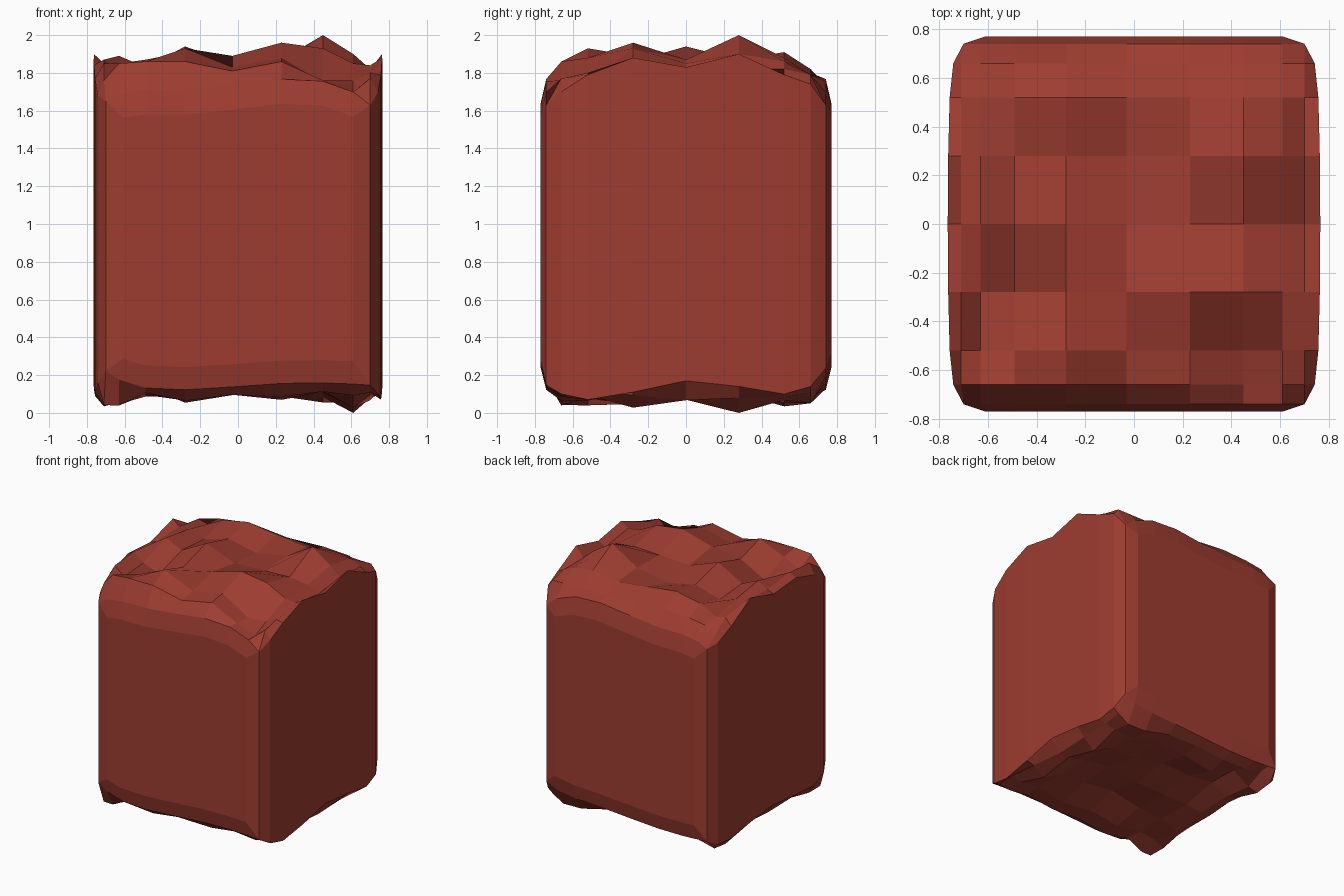
import bpy
import bmesh
import math
import random

random.seed(4)

cube = bpy.data.objects.get("Cube")
if cube:
    bpy.data.objects.remove(cube, do_unlink=True)

# Plan lines of the block; spacing tightens towards the rounded edges
columns = [-.765, -.71, -.63, -.49, -.28, -.03, .23, .45, .61, .70, .765]
half_rows = [.28, .52, .66, .74, .77]
rows = [-y for y in reversed(half_rows)] + [0] + half_rows
last = len(columns) - 1

# Widest x allowed on each row, which rounds the upright corners
width_limit = {0: .765, .28: .763, .52: .757, .66: .742, .74: .70, .77: .61}

# Rough top: rise above a base height in hundredths, front row first,
# including the crest of the left and right walls at the row ends
base_height = 1.7
top_rise = [
    [-2, 6, 15, 16, 16, 11, 16, 6, 0, 7, 0],
    [7, 15, 8, 14, 23, 13, 18, 5, 6, 10, 9],
    [14, 17, 10, 5, 16, 19, 26, 23, 15, 14, 18],
    [12, 14, 19, 13, 24, 15, 16, 17, 15, 10, 13],
    [20, 15, 15, 11, 17, 12, 17, 30, 20, 12, 20],
    [6, 12, 10, 17, 21, 18, 15, 18, 16, 12, 9],
    [-2, 2, 9, 11, 12, 10, 9, 9, 9, 9, 4],
]

# Lowest point of the rough underside along each inner column
bottom_low = [.02, .03, .07, .05, .09, .05, .03, .02, .04]

# Lower edge of the two side walls, front to back
wall_foot = {0: [.16, .11, .13, .16, .13, .09, .09],
             last: [.10, .07, .11, .17, .14, .10, .14]}


def plan_point(i, j):
    y = rows[j]
    limit = width_limit[abs(y)]
    return max(-limit, min(limit, columns[i])), y


def top_height(i, j, x, y):
    # The rim waves gently and drops towards the corners
    rim = .03 * math.sin(5 * x) - .1 * (x / .7) ** 6
    if j in (0, last):
        return 1.61 + rim
    if j in (1, last - 1):
        return 1.74 + rim
    return base_height + top_rise[j - 2][i] / 100


def bottom_height(i, j, x, y):
    rim = .02 * math.sin(4 * x)
    if x * y > 0:
        rim += .09 * (x / .7) ** 6
    if j in (0, last):
        return .26 + rim
    if j in (1, last - 1):
        return .14 + rim
    if i in wall_foot:
        return wall_foot[i][j - 2]
    if (i, j) == (8, 6):
        return 0
    return bottom_low[i - 1] + random.uniform(0, .09)


def add_sheet(bm, height):
    """Make one rough end as a grid of quads."""
    grid = []
    for j in range(last + 1):
        line = []
        for i in range(last + 1):
            x, y = plan_point(i, j)
            line.append(bm.verts.new((x, y, height(i, j, x, y))))
        grid.append(line)
    for j in range(last):
        for i in range(last):
            bm.faces.new((grid[j][i], grid[j][i + 1],
                          grid[j + 1][i + 1], grid[j + 1][i]))
    return grid


def border(grid):
    """Vertices around the rim of a sheet, in order."""
    return (grid[0][:-1] + [line[-1] for line in grid[:-1]]
            + grid[-1][:0:-1] + [line[0] for line in grid[:0:-1]])


# Join the two rough ends with straight upright walls
bm = bmesh.new()
top = border(add_sheet(bm, top_height))
bottom = border(add_sheet(bm, bottom_height))
for k in range(len(top)):
    n = (k + 1) % len(top)
    bm.faces.new((bottom[k], bottom[n], top[n], top[k]))
bmesh.ops.remove_doubles(bm, verts=bm.verts, dist=.0005)
bmesh.ops.recalc_face_normals(bm, faces=bm.faces)

mesh = bpy.data.meshes.new("rough_block")
bm.to_mesh(mesh)
bm.free()
block = bpy.data.objects.new("rough_block", mesh)
bpy.context.collection.objects.link(block)

# Brick red over the whole block
color = (.34, .046, .030, 1)
red = bpy.data.materials.new("brick_red")
red.use_nodes = True
red.diffuse_color = color
red.node_tree.nodes["Principled BSDF"].inputs["Base Color"].default_value = color
mesh.materials.append(red)
